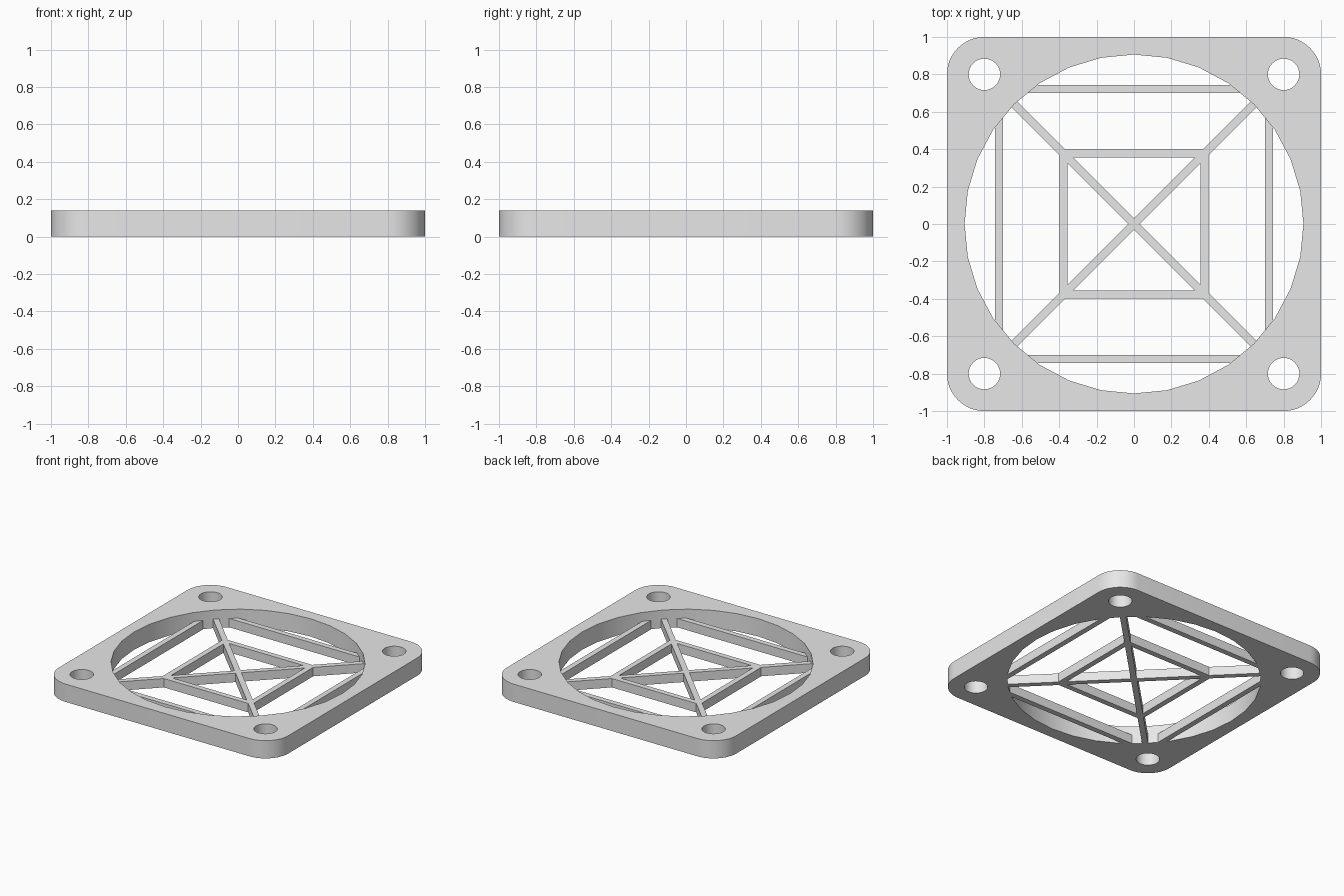
import bpy, bmesh
from math import sin, cos, pi, radians

cube = bpy.data.objects.get("Cube")
if cube:
    bpy.data.objects.remove(cube, do_unlink=True)

HEIGHT, BAR_HEIGHT, BAR_WIDTH = 0.14, 0.07, 0.043
CORNER, BORE, HOLE, HOLE_POS = 0.2, 0.906, 0.084, 0.8

grey = bpy.data.materials.new("light grey plastic")
grey.use_nodes = True
grey.diffuse_color = (0.8, 0.8, 0.8, 1)
grey.node_tree.nodes["Principled BSDF"].inputs["Base Color"].default_value = (0.8, 0.8, 0.8, 1)


def arc(cx, cy, r, start, sweep, count):
    return [(cx + r * cos(start + sweep * i / count),
             cy + r * sin(start + sweep * i / count)) for i in range(count)]


def finish(bm, name):
    bmesh.ops.recalc_face_normals(bm, faces=bm.faces)
    mesh = bpy.data.meshes.new(name)
    bm.to_mesh(mesh)
    bm.free()
    mesh.materials.append(grey)
    ob = bpy.data.objects.new(name, mesh)
    bpy.context.collection.objects.link(ob)
    return ob


def plate(name, loops, height):
    """Fill the outlines (first outer, then holes) and extrude upward."""
    bm = bmesh.new()
    for loop in loops:
        verts = [bm.verts.new((x, y, 0)) for x, y in loop]
        for a, b in zip(verts, verts[1:] + verts[:1]):
            bm.edges.new((a, b))
    bmesh.ops.triangle_fill(bm, use_beauty=True, use_dissolve=False,
                            normal=(0, 0, 1), edges=bm.edges[:])
    top = bmesh.ops.extrude_face_region(bm, geom=bm.faces[:], use_keep_orig=True)["geom"]
    bmesh.ops.translate(bm, vec=(0, 0, height),
                        verts=[v for v in top if isinstance(v, bmesh.types.BMVert)])
    return finish(bm, name)


def bar(name, offset, half_length, angle):
    """Straight bar at a distance from the centre, turned about z."""
    x, y = half_length, BAR_WIDTH / 2
    ob = plate(name, [[(-x, offset - y), (x, offset - y),
                       (x, offset + y), (-x, offset + y)]], BAR_HEIGHT)
    ob.rotation_euler.z = angle
    return ob


# Square frame with rounded corners, a round bore and four screw holes
outline = []
for k, (sx, sy) in enumerate([(1, 1), (-1, 1), (-1, -1), (1, -1)]):
    c = 1 - CORNER
    outline += arc(sx * c, sy * c, CORNER, k * pi / 2, pi / 2, 12)
    outline.append((sx * c + CORNER * cos((k + 1) * pi / 2),
                    sy * c + CORNER * sin((k + 1) * pi / 2)))
loops = [outline, arc(0, 0, BORE, 0, 2 * pi, 32)]
loops += [arc(sx * HOLE_POS, sy * HOLE_POS, HOLE, 0, 2 * pi, 32)
          for sx in (-1, 1) for sy in (-1, 1)]
frame = plate("frame", loops, HEIGHT)
bpy.ops.object.select_all(action='DESELECT')
frame.select_set(True)
bpy.context.view_layer.objects.active = frame
bpy.ops.object.shade_smooth_by_angle(angle=radians(30))

# Guard: crossed diagonals, inner square and outer square
for k in range(2):
    bar(f"diagonal_bar_{k + 1}", 0, BORE + 0.005, pi / 4 + k * pi / 2)
for k in range(4):
    bar(f"inner_square_bar_{k + 1}", 0.376, 0.365, k * pi / 2)
    bar(f"outer_square_bar_{k + 1}", 0.722, 0.58, k * pi / 2)
